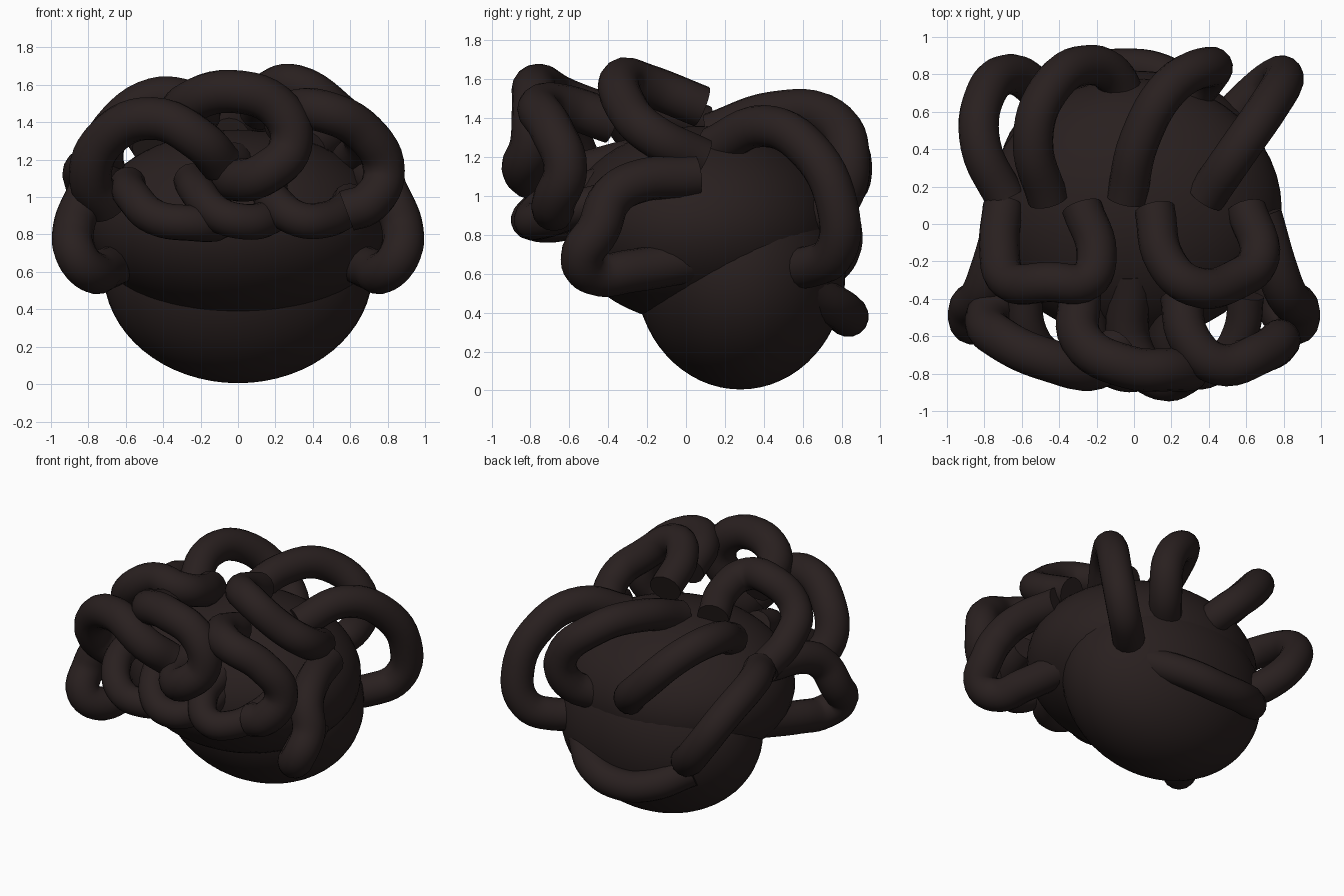
import bpy

# single dark brown colour
dark = bpy.data.materials.new("dark_brown")
dark.diffuse_color = (0.022, 0.0142, 0.0138, 1)


def ellipsoid(name, centre, radii):
    bpy.ops.mesh.primitive_uv_sphere_add(segments=48, ring_count=32, location=centre)
    ob = bpy.context.object
    ob.name = name
    ob.scale = radii
    bpy.ops.object.transform_apply(location=False, rotation=False, scale=True)
    bpy.ops.object.shade_smooth()
    ob.data.materials.append(dark)
    return ob


def tube(name, points, radius=0.108):
    """Round tube with flat ends swept along a smooth path."""
    cu = bpy.data.curves.new(name, 'CURVE')
    cu.dimensions = '3D'
    cu.bevel_depth = radius
    cu.bevel_resolution = 6
    cu.resolution_u = 6
    cu.use_fill_caps = True
    sp = cu.splines.new('BEZIER')
    sp.bezier_points.add(len(points) - 1)
    for bp, co in zip(sp.bezier_points, points):
        bp.co = co
        bp.handle_left_type = bp.handle_right_type = 'AUTO'
    ob = bpy.data.objects.new(name, cu)
    bpy.context.collection.objects.link(ob)
    bpy.ops.object.select_all(action='DESELECT')
    ob.select_set(True)
    bpy.context.view_layer.objects.active = ob
    bpy.ops.object.convert(target='MESH')
    ob = bpy.context.object
    ob.data.materials.clear()
    ob.data.materials.append(dark)
    bpy.ops.object.shade_smooth_by_angle()
    return ob


# main masses
ellipsoid("upper_mass", (0, 0.08, 0.85), (0.79, 0.70, 0.51))
ellipsoid("lower_mass", (0, 0.28, 0.605), (0.72, 0.54, 0.60))

# side curls, mirrored
for side, s in (("left", -1), ("right", 1)):
    tube("side_curl_" + side, [(s * x, y, z) for x, y, z in (
        (0.68, 0.05, 1.10), (0.77, -0.26, 1.07), (0.82, -0.385, 0.99),
        (0.88, -0.45, 0.83), (0.86, -0.535, 0.68), (0.78, -0.47, 0.60),
        (0.71, -0.28, 0.615), (0.59, 0.04, 0.67))], 0.111)

# back curls, sweeping from the crown down the back
tube("back_curl_outer_left", [(-0.69, 0.14, 1.12), (-0.82, 0.42, 1.15),
     (-0.80, 0.68, 1.03), (-0.67, 0.80, 0.80), (-0.53, 0.73, 0.64),
     (-0.42, 0.58, 0.58)])
tube("back_curl_inner_left", [(-0.46, 0.13, 1.27), (-0.54, 0.45, 1.41),
     (-0.46, 0.71, 1.37), (-0.25, 0.85, 1.15), (-0.09, 0.77, 0.99),
     (-0.04, 0.58, 0.91)])
tube("back_curl_inner_right", [(-0.04, 0.13, 1.32), (0.03, 0.45, 1.43),
     (0.20, 0.74, 1.40), (0.41, 0.84, 1.17), (0.39, 0.79, 0.98),
     (0.25, 0.62, 0.86)])
tube("back_curl_outer_right", [(0.38, 0.14, 1.25), (0.56, 0.40, 1.36),
     (0.72, 0.63, 1.24), (0.80, 0.78, 0.94), (0.74, 0.77, 0.72),
     (0.60, 0.65, 0.64), (0.44, 0.48, 0.64)])
tube("nape_curl", [(0.42, 0.58, 0.53), (0.18, 0.79, 0.42),
     (-0.05, 0.835, 0.38), (-0.27, 0.79, 0.41), (-0.48, 0.62, 0.51)], 0.105)

# top curls, arches over the crown
tube("top_curl_left", [(-0.28, 0.09, 1.36), (-0.20, -0.16, 1.45),
     (-0.25, -0.30, 1.51), (-0.45, -0.31, 1.53), (-0.67, -0.30, 1.37),
     (-0.72, -0.12, 1.22), (-0.70, 0.10, 1.12)])
tube("top_curl_right", [(0.11, 0.08, 1.46), (0.17, -0.20, 1.57),
     (0.31, -0.33, 1.60), (0.56, -0.29, 1.43), (0.67, -0.18, 1.32),
     (0.60, 0.08, 1.19)])

# large front curls over the brow
tube("front_curl_left", [(-0.70, -0.38, 0.95), (-0.79, -0.51, 1.10),
     (-0.70, -0.62, 1.32), (-0.45, -0.73, 1.42), (-0.20, -0.77, 1.30),
     (-0.09, -0.66, 1.18)], 0.115)
tube("front_curl_centre", [(-0.29, -0.38, 1.40), (-0.28, -0.62, 1.49),
     (-0.03, -0.765, 1.565), (0.23, -0.78, 1.46), (0.28, -0.79, 1.27),
     (0.15, -0.83, 1.13), (0.0, -0.70, 1.09), (-0.02, -0.27, 1.18)], 0.115)
tube("front_curl_right", [(0.25, -0.38, 1.38), (0.30, -0.62, 1.46),
     (0.45, -0.75, 1.46), (0.68, -0.69, 1.34), (0.78, -0.62, 1.14),
     (0.70, -0.68, 0.97), (0.58, -0.68, 0.925)], 0.112)

# small fringe curls below them
for name, pts in (
    ("left", [(-0.59, -0.35, 1.07), (-0.56, -0.58, 1.00), (-0.44, -0.72, 0.89),
              (-0.24, -0.76, 0.86), (-0.12, -0.66, 0.86), (-0.10, -0.42, 0.93)]),
    ("centre", [(-0.25, -0.45, 1.09), (-0.21, -0.65, 1.02), (-0.11, -0.78, 0.91),
                (0.02, -0.80, 0.87), (0.14, -0.72, 0.88), (0.21, -0.45, 0.97)]),
    ("right", [(0.17, -0.45, 1.05), (0.20, -0.69, 0.97), (0.33, -0.79, 0.88),
               (0.47, -0.73, 0.88), (0.57, -0.58, 0.93), (0.60, -0.38, 0.98)])):
    tube("fringe_curl_" + name, pts, 0.096)
